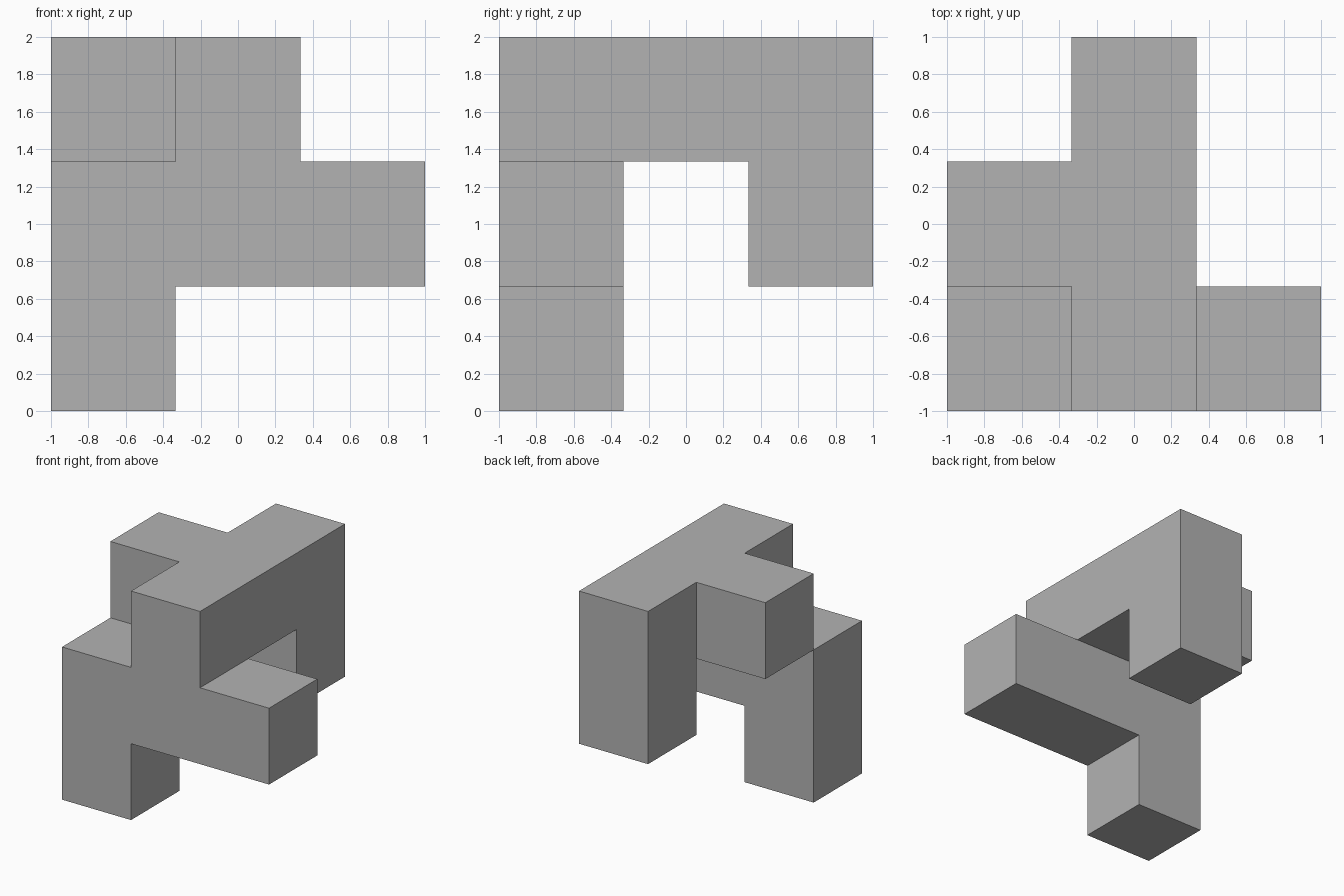
import bpy
import bmesh
from math import radians
from mathutils import Vector

default = bpy.data.objects.get("Cube")
if default:
    bpy.data.objects.remove(default, do_unlink=True)

UNIT = 2 / 3

# Neutral grey
grey = bpy.data.materials.new("plain grey")
grey.use_nodes = True
colour = (0.45, 0.45, 0.45, 1)
grey.diffuse_color = colour
grey.node_tree.nodes["Principled BSDF"].inputs["Base Color"].default_value = colour


def bar(start, end):
    """Unit cells on a straight run between two grid positions."""
    a, b = Vector(start), Vector(end)
    steps = round((b - a).length)
    return {tuple(round(c) for c in a.lerp(b, n / max(steps, 1))) for n in range(steps + 1)}


# Bars of the puzzle piece
cells = bar((0, 0, 0), (0, 0, 1))      # front leg
cells |= bar((0, 0, 1), (2, 0, 1))     # front cross arm
cells |= bar((1, 0, 1), (1, 0, 2))     # front riser
cells |= bar((1, 0, 2), (1, 2, 2))     # top beam
cells |= bar((1, 2, 1), (1, 2, 2))     # back leg
cells |= bar((0, 1, 2), (1, 1, 2))     # top side stub

# Outer skin: a square wherever a filled cell meets an empty one
bm = bmesh.new()
for cell in sorted(cells):
    centre = Vector(cell)
    for axis in range(3):
        for sign in (-1, 1):
            normal = Vector((0, 0, 0))
            normal[axis] = sign
            if tuple(round(c) for c in centre + normal) in cells:
                continue
            u = Vector((0, 0, 0))
            u[(axis + 1) % 3] = 1
            v = normal.cross(u)
            corners = [centre + (normal + u * s + v * t) / 2
                       for s, t in ((-1, -1), (1, -1), (1, 1), (-1, 1))]
            bm.faces.new([bm.verts.new((p - Vector((1, 1, -0.5))) * UNIT) for p in corners])

bmesh.ops.remove_doubles(bm, verts=bm.verts, dist=0.001)
bmesh.ops.dissolve_limit(bm, angle_limit=radians(1), verts=bm.verts, edges=bm.edges)

mesh = bpy.data.meshes.new("puzzle_piece")
bm.to_mesh(mesh)
bm.free()
mesh.materials.append(grey)
piece = bpy.data.objects.new("puzzle_piece", mesh)
bpy.context.collection.objects.link(piece)
